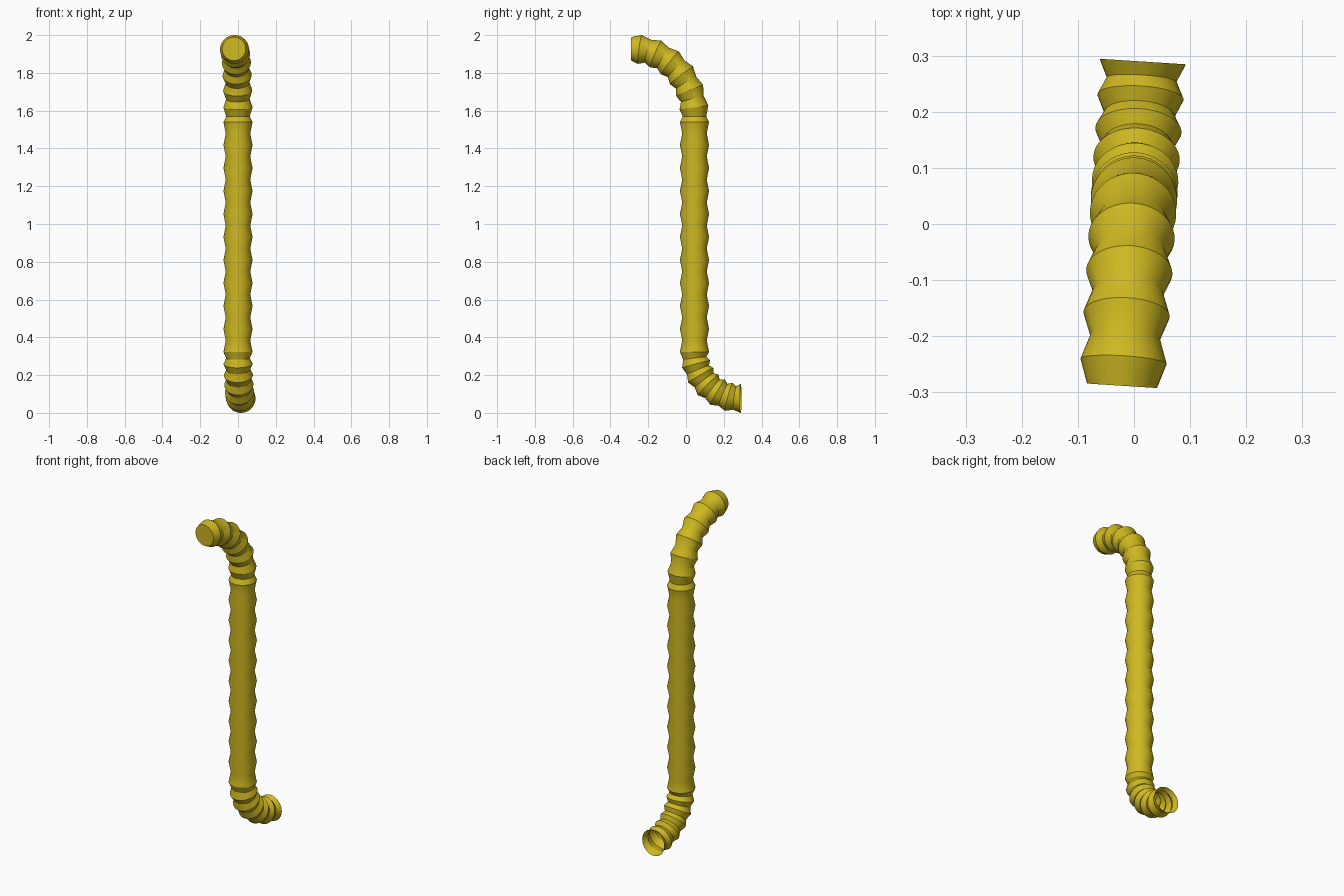
import bpy, bmesh, math
from mathutils import Vector

if "Cube" in bpy.data.objects:
    bpy.data.objects.remove(bpy.data.objects["Cube"])

SIDES = 40
WIDE, NARROW = 0.077, 0.0625
Y0 = 0.045                                   # y of the straight run
out = Vector((0.064, 1, 0)).normalized()     # bend plane direction
side = Vector((out.y, -out.x, 0))
up = Vector((0, 0, 1))
rings = []                                   # (centre, radial axis, radius)


def add(d, z, tilt, r):
    centre = Vector((0, Y0, z)) + out * d
    rings.append((centre, out * math.cos(tilt) + up * math.sin(tilt), r))


# lower elbow: open flared mouth at the back, curving up into the straight
R = 0.245
for i in range(12, 0, -1):
    a = math.radians(7.5 * i)
    add(R * (1 - math.cos(a)), 0.322 - R * math.sin(a), a,
        NARROW if i % 2 else WIDE)

# straight run of ten long ribs
for i in range(21):
    add(0, 0.322 + 1.218 * i / 20, 0, 0.065 if i % 2 else WIDE)

# upper elbow: curving forward to the closed narrow end
RD, RZ = 0.334, 0.357
for i in range(13):
    a = math.radians(7.5 * i)
    add(-RD * (1 - math.cos(a)), 1.57 + RZ * math.sin(a), a,
        WIDE if i % 2 else NARROW)

# skin the rings
bm = bmesh.new()
loops = []
for centre, axis, r in rings:
    loops.append([bm.verts.new(centre + r * (axis * math.cos(t) + side * math.sin(t)))
                  for t in (2 * math.pi * k / SIDES for k in range(SIDES))])
for a, b in zip(loops, loops[1:]):
    for k in range(SIDES):
        n = (k + 1) % SIDES
        bm.faces.new((a[k], b[k], b[n], a[n]))
bm.faces.new(loops[-1])                      # front end cap
bmesh.ops.recalc_face_normals(bm, faces=bm.faces)
# the tube is open, so make sure normals face outward
bm.faces.ensure_lookup_table()
cap = bm.faces[-1]
if cap.normal.y > 0:
    bmesh.ops.reverse_faces(bm, faces=bm.faces)

mesh = bpy.data.meshes.new("flexible_pipe")
bm.to_mesh(mesh)
bm.free()
pipe = bpy.data.objects.new("flexible_pipe", mesh)
bpy.context.collection.objects.link(pipe)

mat = bpy.data.materials.new("yellow")
mat.diffuse_color = (0.62, 0.48, 0.015, 1)
mat.use_nodes = True
mat.node_tree.nodes["Principled BSDF"].inputs["Base Color"].default_value = mat.diffuse_color
mesh.materials.append(mat)

bpy.context.view_layer.objects.active = pipe
pipe.select_set(True)
bpy.ops.object.shade_smooth_by_angle(angle=math.radians(30))
